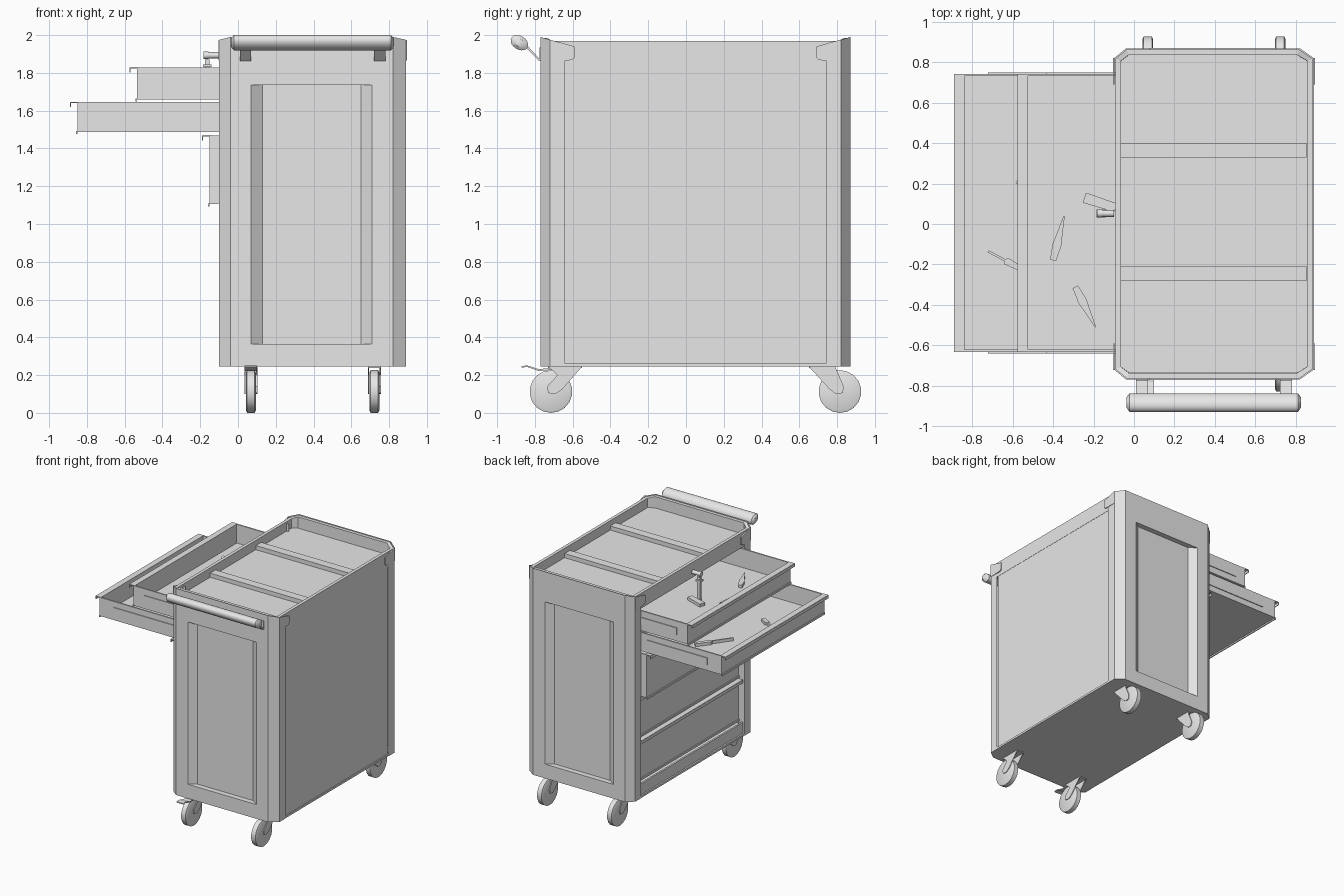
import bpy, bmesh, math
from mathutils import Vector, Matrix

if "Cube" in bpy.data.objects:
    bpy.data.objects.remove(bpy.data.objects["Cube"])

grey = bpy.data.materials.new("light_grey")
grey.diffuse_color = (0.8, 0.8, 0.8, 1)
grey.use_nodes = True
grey.node_tree.nodes["Principled BSDF"].inputs["Base Color"].default_value = grey.diffuse_color
MID = 0.05  # centre of the cabinet along y


def finish(name, bm, smooth=False):
    bmesh.ops.recalc_face_normals(bm, faces=bm.faces)
    me = bpy.data.meshes.new(name)
    bm.to_mesh(me)
    bm.free()
    me.materials.append(grey)
    ob = bpy.data.objects.new(name, me)
    bpy.context.collection.objects.link(ob)
    if smooth:
        bpy.context.view_layer.objects.active = ob
        ob.select_set(True)
        bpy.ops.object.shade_smooth_by_angle(angle=math.radians(40))
        ob.select_set(False)
    return ob


def loft(bm, rings, cap_start=True, cap_end=True):
    vs = [[bm.verts.new(p) for p in r] for r in rings]
    n = len(vs[0])
    for a, b in zip(vs, vs[1:]):
        for i in range(n):
            bm.faces.new((a[i], a[(i + 1) % n], b[(i + 1) % n], b[i]))
    if cap_start:
        bm.faces.new(vs[0])
    if cap_end:
        bm.faces.new(vs[-1])


def box(bm, x0, x1, y0, y1, z0, z1):
    loft(bm, [[(x0, y0, z), (x1, y0, z), (x1, y1, z), (x0, y1, z)] for z in (z0, z1)])


def slab_yz(bm, pts, x0, x1):
    loft(bm, [[(x, y, z) for y, z in pts] for x in (x0, x1)])


def flip(pts):
    return [(2 * MID - y, z) for y, z in pts]


# End panels: wrapped corner posts, sloped tops and a recessed window
def end_panel(name, mirrored):
    bm = bmesh.new()

    def quad(*pts):
        bm.faces.new([bm.verts.new((x, 2 * MID - y if mirrored else y, z)) for x, y, z in pts])

    def strip(a, b):
        quad((a[0], a[1], 0.245), (b[0], b[1], 0.245), b, a)

    yo, yi = -0.77, -0.725
    strip((-0.04, -0.64, 1.955), (-0.1, -0.64, 1.955))
    strip((-0.1, -0.64, 1.955), (-0.1, -0.72, 1.975))
    strip((-0.1, -0.72, 1.975), (-0.04, yo, 1.99))
    strip((0.82, yo, 1.99), (0.89, -0.72, 1.975))
    strip((0.89, -0.72, 1.975), (0.89, -0.64, 1.955))
    for x0, x1, z0, z1 in ((-0.04, 0.07, 0.245, 1.99), (0.71, 0.82, 0.245, 1.99),
                           (0.07, 0.71, 0.245, 0.365), (0.07, 0.71, 1.735, 1.99)):
        quad((x0, yo, z0), (x1, yo, z0), (x1, yo, z1), (x0, yo, z1))
    lo, hi = 0.365, 1.735
    quad((0.13, yi, lo), (0.65, yi, lo), (0.65, yi, hi), (0.13, yi, hi))
    quad((0.07, yo, lo), (0.13, yi, lo), (0.13, yi, hi), (0.07, yo, hi))
    quad((0.65, yi, lo), (0.71, yo, lo), (0.71, yo, hi), (0.65, yi, hi))
    for z in (lo, hi):
        quad((0.07, yo, z), (0.71, yo, z), (0.65, yi, z), (0.13, yi, z))
    bmesh.ops.remove_doubles(bm, verts=bm.verts, dist=0.0005)
    return finish(name, bm)


end_panel("front_end_panel", False)
end_panel("back_end_panel", True)

# Corner brackets at the tops of the posts
bracket = [(-0.72, 1.975), (-0.59, 1.94), (-0.59, 1.88), (-0.605, 1.868), (-0.64, 1.865), (-0.72, 1.865)]
bm = bmesh.new()
for x in (-0.104, 0.886):
    for pts in (bracket, flip(bracket)):
        slab_yz(bm, pts, x, x + 0.008)
finish("corner_brackets", bm)


# Plan outline with cut corners, inset by d; the short ends sit higher
def outline(d, z_side, z_end):
    x0, x1, h, c = -0.1 + d, 0.89 - d, 0.82 - d, 0.4 * d
    xa, xb, k = -0.04 + c, 0.82 - c, 0.77 - c
    p = [(x0, -k, z_side), (xa, -h, z_end), (xb, -h, z_end), (x1, -k, z_side),
         (x1, k, z_side), (xb, h, z_end), (xa, h, z_end), (x0, k, z_side)]
    return [(x, y + MID, z) for x, y, z in p]


# Top tray with rim, sunken floor and two cross ribs
bm = bmesh.new()
loft(bm, [outline(0.008, 1.84, 1.84), outline(0.008, 1.968, 1.985),
          outline(0.035, 1.968, 1.985), outline(0.036, 1.89, 1.89)])
finish("top_tray", bm)
bm = bmesh.new()
for y in (-0.245, 0.365):
    box(bm, -0.063, 0.853, y - 0.036, y + 0.036, 1.885, 1.925)
finish("tray_ribs", bm)

# Floor, closed side wall and kick plate
bm = bmesh.new()
loft(bm, [outline(0.002, 0.245, 0.245), outline(0.002, 0.262, 0.262)])
finish("cabinet_floor", bm)
bm = bmesh.new()
box(bm, 0.868, 0.88, -0.645, 0.745, 0.25, 1.965)
finish("side_wall", bm)
bm = bmesh.new()
box(bm, -0.085, -0.07, -0.645, 0.745, 0.25, 0.355)
finish("kick_plate", bm)


# Drawers with rolled front lips and slide rails
def drawer(name, front, z0, z1, depth, rail=None):
    bm = bmesh.new()
    ya, yb, t = -0.632, 0.742, 0.012
    back = front + depth
    box(bm, front, back, ya, yb, z0, z0 + 0.01)
    box(bm, front, front + t, ya, yb, z0, z1)
    box(bm, back - t, back, ya, yb, z0, z1)
    box(bm, front, back, ya, ya + t, z0, z1)
    box(bm, front, back, yb - t, yb, z0, z1)
    box(bm, front - 0.038, front + t, ya, yb, z1 - 0.004, z1 + 0.002)
    box(bm, front - 0.04, front - 0.034, ya, yb, z1 - 0.025, z1)
    box(bm, front - 0.008, front, ya, yb, z0 - 0.012, z0 + 0.004)
    if rail:
        zm = (z0 + z1) / 2
        for y in (ya - 0.003, yb + 0.003):
            box(bm, rail[0], rail[1], y - 0.004, y + 0.004, zm - 0.03, zm + 0.03)
    finish(name, bm)


drawer("top_drawer", -0.535, 1.66, 1.828, 0.9, (-0.435, 0.3))
drawer("second_drawer", -0.85, 1.488, 1.645, 0.9, (-0.72, -0.15))
drawer("third_drawer", -0.15, 1.105, 1.468, 0.9)
drawer("fourth_drawer", -0.05, 0.74, 1.085, 0.85)
drawer("bottom_drawer", -0.05, 0.372, 0.715, 0.85)

# Push handle: tilted oval bar on two bent straps
bm = bmesh.new()
rings = []
tilt = math.radians(-33)
for x, s in ((-0.037, 0.55), (-0.022, 1), (0.81, 1), (0.825, 0.55)):
    ring = []
    for i in range(20):
        a = i * math.tau / 20
        u, v = 0.05 * s * math.cos(a), 0.036 * s * math.sin(a)
        ring.append((x, -0.882 + u * math.cos(tilt) - v * math.sin(tilt),
                     1.96 + u * math.sin(tilt) + v * math.cos(tilt)))
    rings.append(ring)
loft(bm, rings)
finish("handle_bar", bm, True)
bm = bmesh.new()
for x in (0.04, 0.75):
    slab_yz(bm, [(-0.86, 1.945), (-0.85, 1.955), (-0.776, 1.875), (-0.776, 1.935), (-0.766, 1.935),
                 (-0.766, 1.863), (-0.778, 1.863)], x - 0.03, x + 0.03)
finish("handle_straps", bm)

# Casters: wheel, fork cheeks and top plate
fork_front = [(-0.73, 0.245), (-0.55, 0.245), (-0.655, 0.125), (-0.69, 0.1), (-0.73, 0.105), (-0.735, 0.14), (-0.68, 0.2)]
fork_back = [(0.65, 0.245), (0.79, 0.245), (0.835, 0.14), (0.83, 0.105), (0.795, 0.1), (0.76, 0.125)]
for end, cy, fork in (("front", -0.715, fork_front), ("back", 0.815, fork_back)):
    for side, x in (("left", 0.068), ("right", 0.722)):
        bm = bmesh.new()
        wheel = []
        for dx, r in ((-0.026, 0.1), (-0.02, 0.113), (0.02, 0.113), (0.026, 0.1)):
            wheel.append([(x + dx, cy + r * math.sin(i * math.tau / 18), 0.115 - r * math.cos(i * math.tau / 18) - 0.002)
                          for i in range(18)])
        loft(bm, wheel)
        finish(f"{end}_{side}_wheel", bm, True)
        bm = bmesh.new()
        for dx in (-0.034, 0.028):
            slab_yz(bm, fork, x + dx, x + dx + 0.006)
        box(bm, x - 0.034, x + 0.034, fork[0][0], fork[1][0], 0.238, 0.247)
        finish(f"{end}_{side}_fork", bm)

# Brake pedal on one front caster
bm = bmesh.new()
slab_yz(bm, [(-0.87, 0.24), (-0.84, 0.243), (-0.78, 0.222), (-0.7, 0.228), (-0.7, 0.238),
             (-0.78, 0.232), (-0.84, 0.251), (-0.87, 0.248)], 0.035, 0.1)
finish("brake_pedal", bm)


# Hand tools: tapered bars lying between two points
def tool(name, a, b, z, sections, height):
    bm = bmesh.new()
    a, b = Vector((*a, z)), Vector((*b, z))
    side = (b - a).normalized().cross(Vector((0, 0, 1)))
    up = Vector((0, 0, height))
    rings = []
    for t, w in sections:
        p, s = a.lerp(b, t), side * w
        rings.append([p - s, p + s, p + s + up, p - s + up])
    loft(bm, rings)
    finish(name, bm)


chisel = [(0, 0.015), (0.35, 0.022), (0.6, 0.014), (1, 0.003)]
driver = [(0, 0.014), (0.4, 0.018), (0.45, 0.006), (1, 0.006)]
tool("first_chisel", (-0.40, -0.18), (-0.345, 0.04), 1.67, chisel, 0.025)
tool("second_chisel", (-0.29, -0.31), (-0.19, -0.51), 1.67, chisel, 0.025)
tool("scraper", (-0.245, 0.13), (-0.09, 0.08), 1.67, [(0, 0.026), (1, 0.022)], 0.025)
tool("first_driver", (-0.57, -0.215), (-0.72, -0.135), 1.498, driver, 0.025)
tool("second_driver", (-0.4, 0.45), (-0.58, 0.2), 1.498, driver, 0.025)

# Upright power drill in the top drawer
bm = bmesh.new()
box(bm, -0.175, -0.15, 0.04, 0.065, 1.67, 1.87)
box(bm, -0.185, -0.14, 0.032, 0.072, 1.83, 1.845)
for r, d, x in ((0.017, 0.06, -0.13), (0.02, 0.025, -0.17)):
    bmesh.ops.create_cone(bm, cap_ends=True, segments=12, radius1=r, radius2=r, depth=d,
                          matrix=Matrix.Translation((x, 0.052, 1.893)) @ Matrix.Rotation(math.pi / 2, 4, 'Y'))
finish("power_drill", bm, True)
